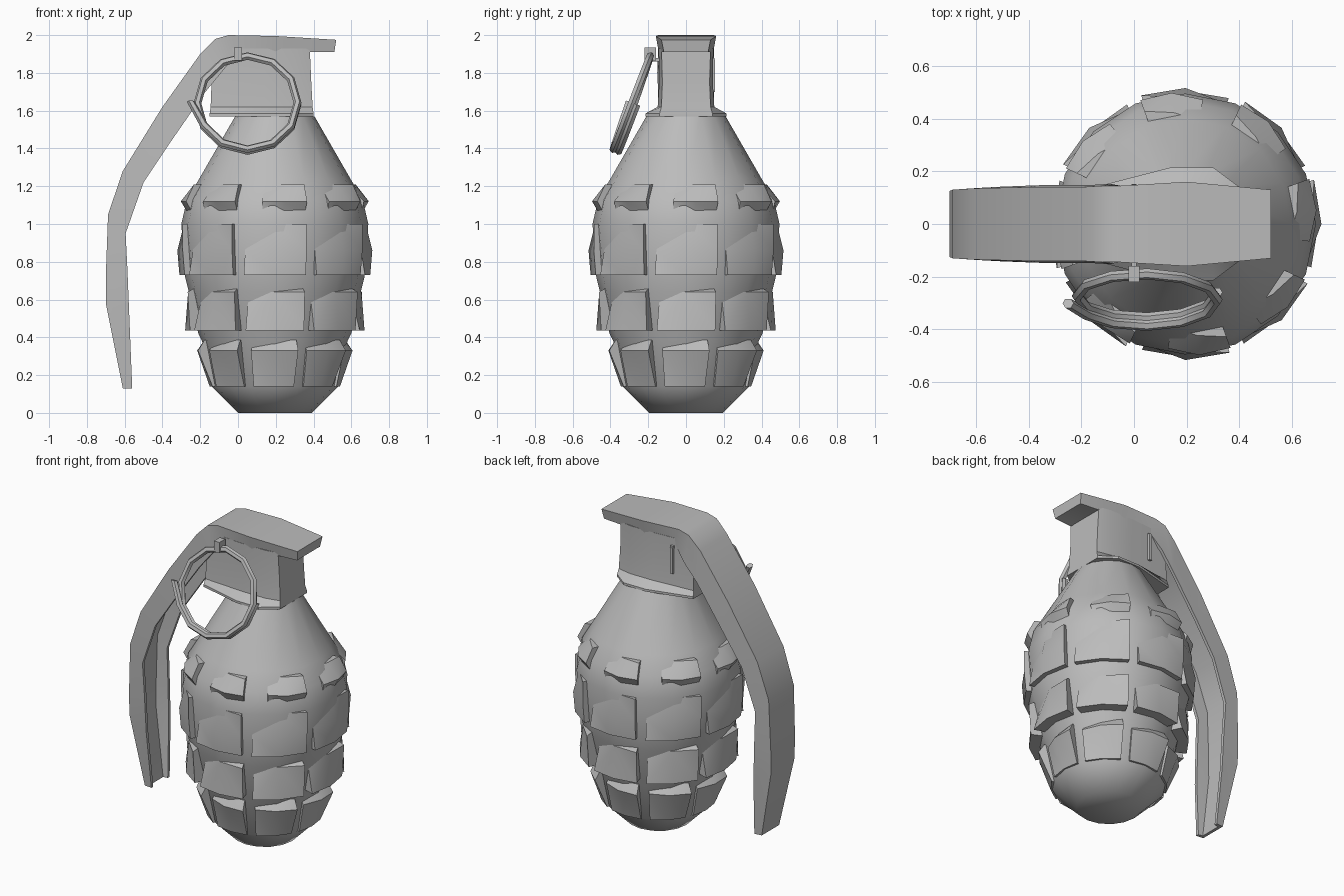
import bpy, bmesh, math
from mathutils import Vector, Matrix

if "Cube" in bpy.data.objects:
    bpy.data.objects.remove(bpy.data.objects["Cube"])

metal = bpy.data.materials.new("grey_metal")
metal.diffuse_color = (0.5, 0.5, 0.5, 1)
metal.use_nodes = True
metal.node_tree.nodes["Principled BSDF"].inputs["Base Color"].default_value = metal.diffuse_color
CX = 0.195  # body axis


def add_loft(bm, rings, cap=True):
    """Skin a list of equal-length closed rings."""
    vs = [[bm.verts.new(p) for p in r] for r in rings]
    n = len(vs[0])
    for a, b in zip(vs, vs[1:]):
        for i in range(n):
            j = (i + 1) % n
            bm.faces.new((a[i], a[j], b[j], b[i]))
    if cap:
        bm.faces.new(vs[0][::-1])
        bm.faces.new(vs[-1])


def finish(name, bm, angle=40):
    bmesh.ops.recalc_face_normals(bm, faces=bm.faces[:])
    me = bpy.data.meshes.new(name)
    bm.to_mesh(me)
    bm.free()
    me.materials.append(metal)
    ob = bpy.data.objects.new(name, me)
    bpy.context.collection.objects.link(ob)
    bpy.ops.object.select_all(action='DESELECT')
    ob.select_set(True)
    bpy.context.view_layer.objects.active = ob
    bpy.ops.object.shade_smooth_by_angle(angle=math.radians(angle))
    return ob


def polar(r, deg, z):
    a = math.radians(deg)
    return (CX + r * math.cos(a), r * math.sin(a), z)


# Body core: 16-sided lathe
profile = [(0.195, 0), (0.335, 0.14), (0.385, 0.38), (0.405, 0.42), (0.455, 0.64),
           (0.475, 0.72), (0.495, 1.0), (0.465, 1.13), (0.40, 1.24), (0.21, 1.57)]
bm = bmesh.new()
add_loft(bm, [[polar(r, i * 22.5, z) for i in range(16)] for r, z in profile])
finish("body", bm, 50)


# Raised segments: eight twisted blocks per row, upper left corner sunk in the core
def segment_row(name, prof, start, width, sink, count=8):
    bm = bmesh.new()
    z0, z1 = prof[0][1], prof[-1][1]
    for k in range(count):
        rings = []
        for r, z in prof:
            v = (z - z0) / (z1 - z0)
            ring = [polar(r - sink * max(0, v - u), start + k * 360 / count + width * u, z)
                    for u in (0, 0.5, 1)]
            ring += [polar(r - 0.14, start + k * 360 / count + width * u, z) for u in (1, 0)]
            rings.append(ring)
        add_loft(bm, rings)
    bmesh.ops.triangulate(bm, faces=bm.faces[:])
    finish(name, bm)


segment_row("segments_bottom", [(0.345, 0.14), (0.425, 0.33), (0.39, 0.385)], -19, 36, 0.05)
segment_row("segments_lower", [(0.475, 0.435), (0.488, 0.64), (0.45, 0.66)], -19, 38, 0.07)
segment_row("segments_middle", [(0.505, 0.73), (0.516, 0.86), (0.516, 1.0)], -19, 38, 0.07)
segment_row("segments_top", [(0.465, 1.06), (0.50, 1.12), (0.455, 1.21)], -8, 28, 0.06)

# Fuse cap: block with a flared foot
bm = bmesh.new()
rings = []
for z, x0, x1, mid, end in ((1.57, -0.15, 0.40, 0.215, 0.14), (1.585, -0.15, 0.40, 0.215, 0.14),
                            (1.62, -0.145, 0.395, 0.15, 0.13), (1.75, -0.14, 0.388, 0.142, 0.125),
                            (1.93, -0.10, 0.38, 0.145, 0.13)):
    half = [(x0, end), (0.14, mid), (0.30, mid), (x1, end)]
    rings.append([(x, -y, z) for x, y in half] + [(x, y, z) for x, y in reversed(half)])
add_loft(bm, rings)
finish("fuse_cap", bm, 35)

# Safety lever: channel section swept along the side
# outer x, z, inner x, z, half width, recess share of the depth
stations = [(-0.61, 0.13, -0.56, 0.13, 0.09, 0.6), (-0.70, 0.58, -0.575, 0.50, 0.12, 0.7),
            (-0.70, 0.72, -0.585, 0.75, 0.125, 0.7), (-0.688, 1.05, -0.595, 0.95, 0.13, 0.7),
            (-0.61, 1.28, -0.50, 1.22, 0.135, 0.7), (-0.40, 1.62, -0.36, 1.43, 0.14, 0.7),
            (-0.20, 1.90, -0.18, 1.69, 0.14, 0.6), (-0.12, 1.98, -0.09, 1.80, 0.145, 0.3),
            (-0.05, 2.0, 0.0, 1.91, 0.145, 0.02), (0.20, 1.995, 0.20, 1.91, 0.16, 0.02),
            (0.52, 1.975, 0.51, 1.91, 0.13, 0.02)]
bm = bmesh.new()
rings = []
for ox, oz, ix, iz, w, rec in stations:
    o, i = Vector((ox, 0, oz)), Vector((ix, 0, iz))
    d = i.lerp(o, rec)
    wi = w * (0.9 if ox > -0.1 else 1.05)
    half = [(o, w), (i, wi), (i, wi - 0.02), (d, wi - 0.025)]
    rings.append([(p.x, -y, p.z) for p, y in half] + [(p.x, y, p.z) for p, y in reversed(half)])
add_loft(bm, rings)
finish("lever", bm, 35)

# Pull ring: one and a half turns of wire, tilted forward
tilt = Matrix.Translation((0.05, -0.28, 1.64)) @ Matrix.Rotation(math.radians(70), 4, 'X')
bm = bmesh.new()
rings = []
N = 18
for k in range(N + 1):
    a = math.pi + k * math.pi / 6
    R = 0.265 + (0.035 if k == 0 else 0)
    off = 0.022 - 0.044 * k / N
    ring = []
    for s in range(6):
        b = s * math.tau / 6
        rr = R + 0.021 * math.cos(b)
        ring.append(tilt @ Vector((rr * math.cos(a), rr * math.sin(a), off + 0.021 * math.sin(b))))
    rings.append(ring)
add_loft(bm, rings)
finish("pull_ring", bm)


# Pin through the cap, with a clip round the ring and a bent tail at the back
def add_box(bm, centre, size):
    m = Matrix.Translation(centre) @ Matrix.Diagonal((*size, 1))
    bmesh.ops.create_cube(bm, size=1, matrix=m)


bm = bmesh.new()
add_box(bm, (0, -0.19, 1.90), (0.04, 0.06, 0.07))
add_box(bm, (0, -0.02, 1.87), (0.02, 0.34, 0.02))
add_box(bm, (0, 0.145, 1.785), (0.02, 0.015, 0.17))
finish("pin", bm)
